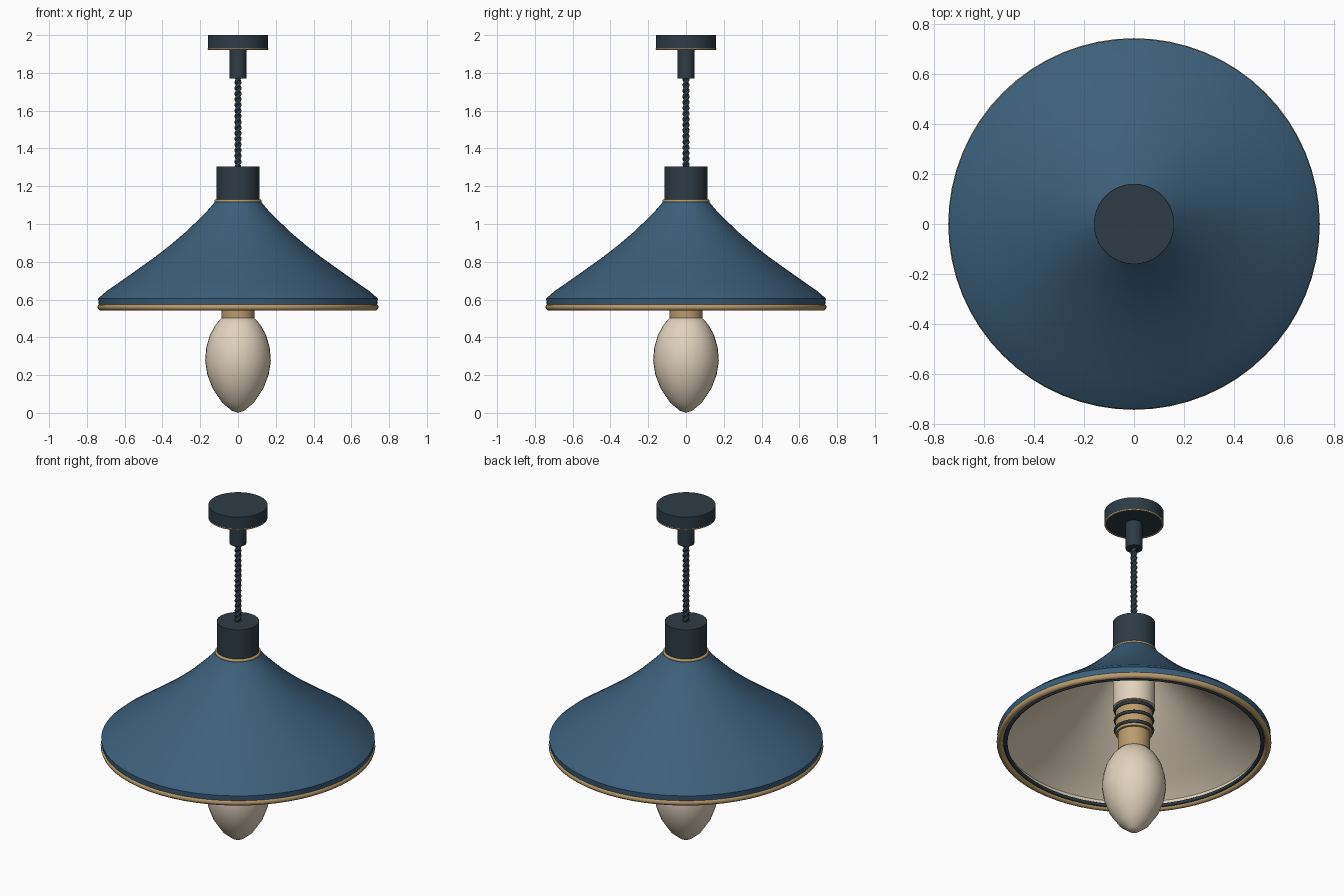
import bpy
import math

cube = bpy.data.objects.get("Cube")
if cube:
    bpy.data.objects.remove(cube, do_unlink=True)


def material(name, rgb):
    m = bpy.data.materials.new(name)
    m.use_nodes = True
    m.diffuse_color = (*rgb, 1)
    m.node_tree.nodes["Principled BSDF"].inputs["Base Color"].default_value = (*rgb, 1)
    return m


BLUE = material("blue enamel", (0.045, 0.117, 0.2))
DARK = material("dark metal", (0.027, 0.045, 0.06))
BRASS = material("brass", (0.49, 0.33, 0.15))
CREAM = material("warm cream", (0.75, 0.65, 0.51))


def finish(obj, mat, angle=35):
    obj.data.materials.append(mat)
    bpy.ops.object.select_all(action="DESELECT")
    obj.select_set(True)
    bpy.context.view_layer.objects.active = obj
    bpy.ops.object.shade_smooth_by_angle(angle=math.radians(angle))
    return obj


def lathe(name, profile, mat, steps=64, angle=35):
    """Spin (radius, z) points, listed bottom to top on the outside, around z."""
    verts, rings, faces = [], [], []
    for r, z in profile:
        n = 1 if r == 0 else steps
        rings.append([len(verts) + i for i in range(n)])
        for i in range(n):
            a = math.tau * i / steps
            verts.append((r * math.cos(a), r * math.sin(a), z))
    for low, high in zip(rings, rings[1:]):
        for i in range(steps):
            j = (i + 1) % steps
            quad = [low[i % len(low)], low[j % len(low)],
                    high[j % len(high)], high[i % len(high)]]
            faces.append(list(dict.fromkeys(quad)))
    mesh = bpy.data.meshes.new(name)
    mesh.from_pydata(verts, [], faces)
    obj = bpy.data.objects.new(name, mesh)
    bpy.context.collection.objects.link(obj)
    return finish(obj, mat, angle)


def cylinder(name, r, z0, z1, mat):
    return lathe(name, [(0, z0), (r, z0), (r, z1), (0, z1)], mat)


def ring(name, major, minor, z, mat):
    bpy.ops.mesh.primitive_torus_add(major_radius=major, minor_radius=minor, location=(0, 0, z),
                                     major_segments=64, minor_segments=10)
    obj = bpy.context.object
    obj.name = name
    return finish(obj, mat, 60)


# Ceiling fitting
cylinder("ceiling_canopy", 0.16, 1.925, 2.0, DARK)
ring("canopy_trim", 0.156, 0.005, 1.926, BRASS)
cylinder("cord_grip", 0.045, 1.77, 1.93, DARK)

# Twisted cord
cylinder("cord_core", 0.013, 1.3, 1.78, DARK)
for s in range(2):
    curve = bpy.data.curves.new("cord_strand", "CURVE")
    curve.dimensions = "3D"
    curve.bevel_depth = 0.009
    curve.bevel_resolution = 2
    count, turns = 96, 8
    line = curve.splines.new("POLY")
    line.points.add(count)
    for i, p in enumerate(line.points):
        a = math.tau * turns * i / count + math.pi * s
        p.co = (0.01 * math.cos(a), 0.01 * math.sin(a), 1.3 + 0.48 * i / count, 1)
    curve.materials.append(DARK)
    bpy.context.collection.objects.link(bpy.data.objects.new("cord_strand", curve))

# Shade: outer shell, cream lining and trims
outer = [(0.735, 0.56), (0.741, 0.605), (0.695, 0.645), (0.63, 0.69), (0.535, 0.757),
         (0.44, 0.825), (0.36, 0.887), (0.28, 0.955), (0.21, 1.022), (0.155, 1.078), (0.12, 1.12)]
lathe("shade_shell", [(0.69, 0.56)] + outer + [(0, 1.12)], BLUE)
inner = [(r - 0.04, z - 0.015) for r, z in outer[1:-1]]
lathe("shade_lining", [(0, 1.06)] + inner[::-1] + [(0.7, 0.558)], CREAM)
ring("shade_rim", 0.726, 0.018, 0.56, BRASS)
ring("lining_edge", 0.695, 0.01, 0.558, DARK)
ring("neck_trim", 0.116, 0.009, 1.122, BRASS)
cylinder("shade_cap", 0.115, 1.115, 1.305, DARK)

# Lamp holder
cylinder("socket", 0.115, 0.77, 1.07, CREAM)
cylinder("threaded_sleeve", 0.1, 0.61, 0.78, BRASS)
for z in (0.635, 0.695, 0.755):
    ring("thread_ring", 0.1, 0.01, z, DARK)
cylinder("bulb_collar", 0.088, 0.49, 0.62, BRASS)

# Bulb
lathe("bulb", [(0, 0), (0.035, 0.013), (0.085, 0.055), (0.135, 0.13), (0.163, 0.205),
               (0.174, 0.275), (0.168, 0.345), (0.15, 0.41), (0.118, 0.468), (0.085, 0.505),
               (0, 0.52)], CREAM, 32, 60)
